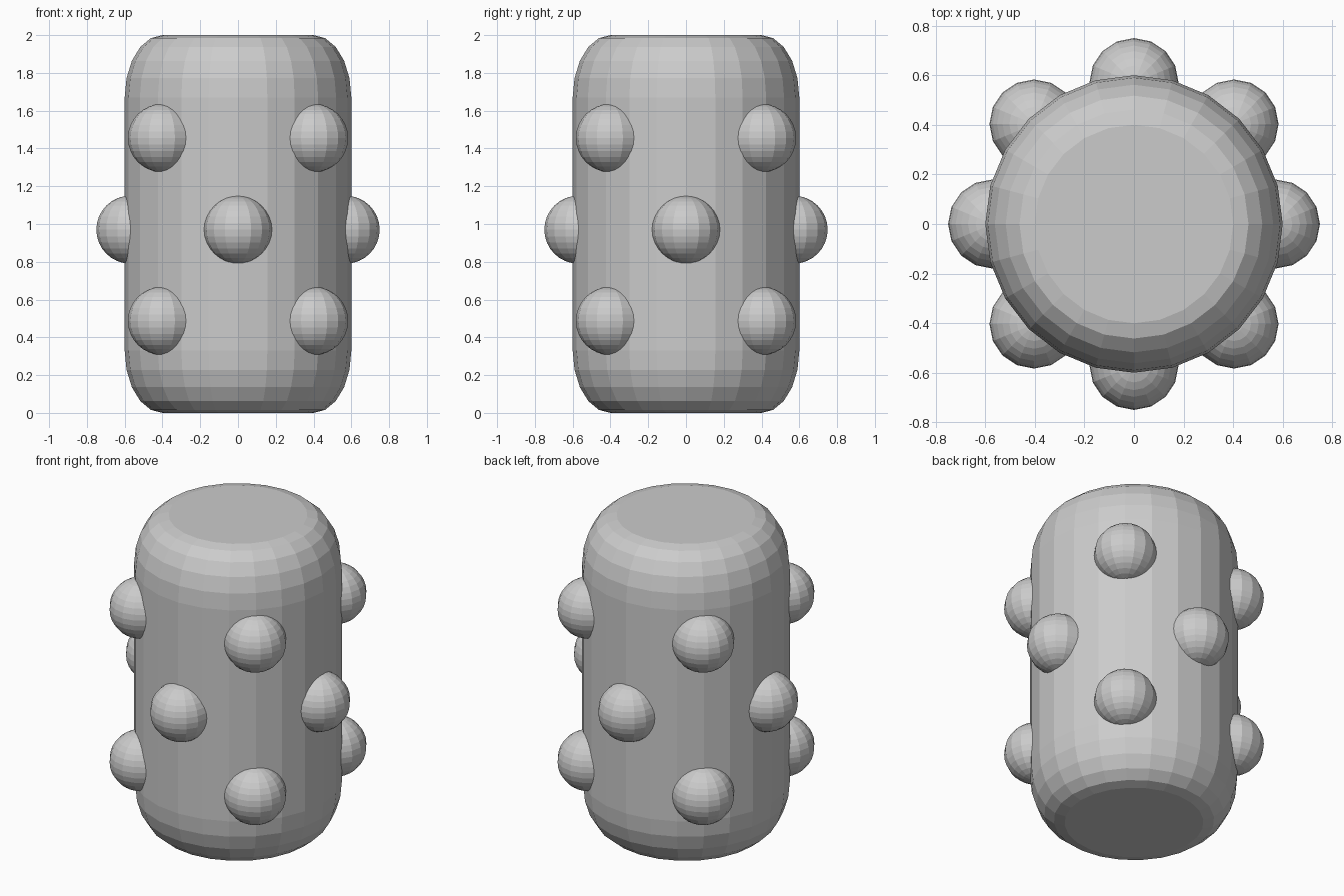
import bpy
from math import pi, sin, cos, radians

if "Cube" in bpy.data.objects:
    bpy.data.objects.remove(bpy.data.objects["Cube"])

R, BEV = 0.6, 0.33

# Body: 24-sided cylinder bevelled before squashing, so the rounding is elliptical
bpy.ops.mesh.primitive_cylinder_add(vertices=24, radius=1, depth=2, location=(0, 0, 1))
body = bpy.context.object
body.name = "body"
body.scale = (R, R, 1)
bev = body.modifiers.new("rounded_ends", 'BEVEL')
bev.width = BEV
bev.segments = 5
bev.limit_method = 'ANGLE'
bev.angle_limit = radians(60)


def knob(name, angle, z):
    """Ball half sunk into the side of the body."""
    bpy.ops.mesh.primitive_uv_sphere_add(
        segments=16, ring_count=16, radius=0.18,
        location=(0.57 * cos(angle), 0.57 * sin(angle), z))
    bpy.context.object.name = name


# Knobs: one middle row on the axes, upper and lower rows on the diagonals
for i in range(4):
    a = i * pi / 2
    knob(f"middle_knob_{i + 1}", a, 0.97)
    knob(f"upper_knob_{i + 1}", a + pi / 4, 1.455)
    knob(f"lower_knob_{i + 1}", a + pi / 4, 0.487)
